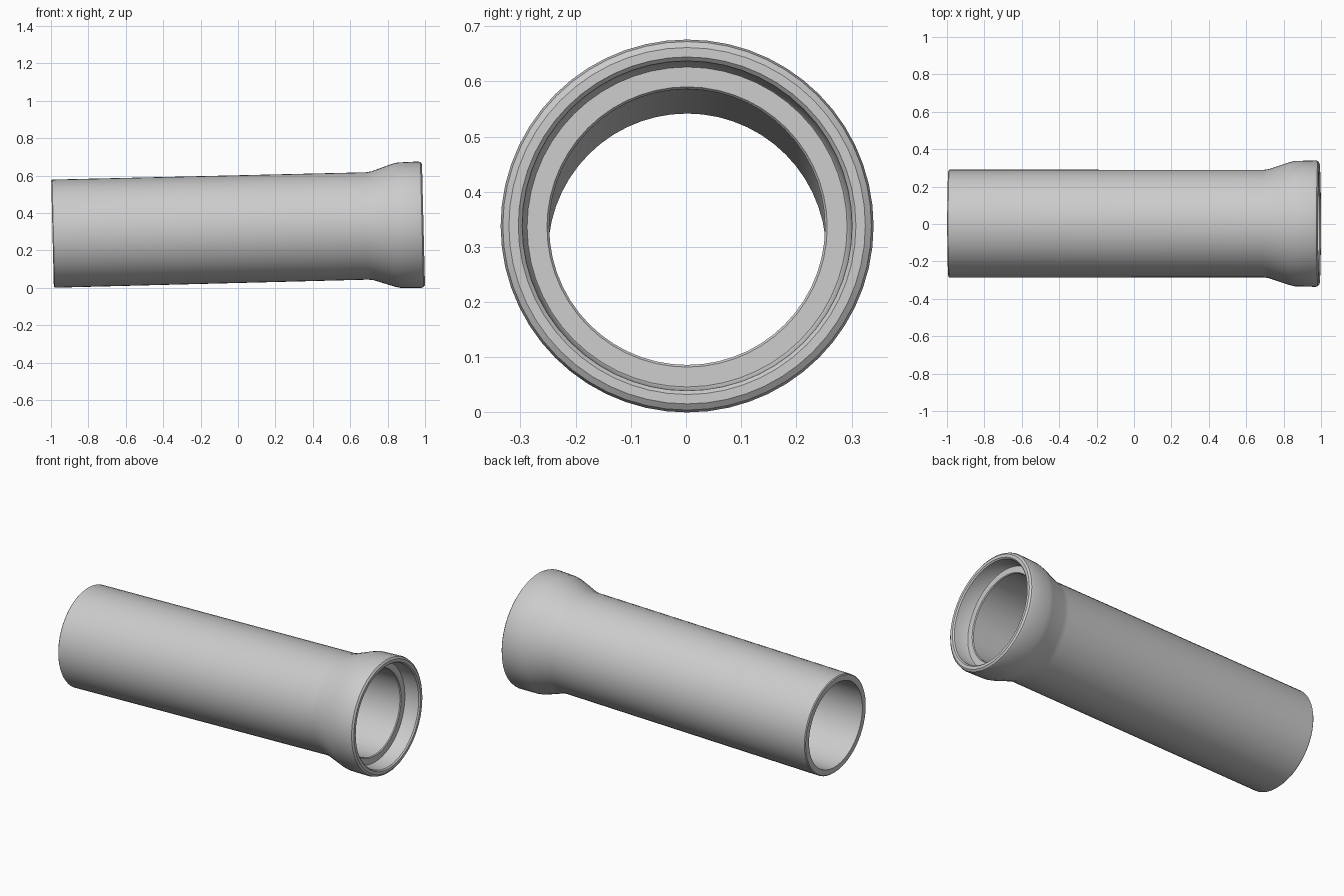
import bpy, bmesh, math
from mathutils import Matrix, Vector

cube = bpy.data.objects.get("Cube")
if cube:
    bpy.data.objects.remove(cube, do_unlink=True)


def make_material(name, colour):
    mat = bpy.data.materials.new(name)
    mat.use_nodes = True
    mat.diffuse_color = colour
    node = next(n for n in mat.node_tree.nodes if n.type == "BSDF_PRINCIPLED")
    node.inputs["Base Color"].default_value = colour
    node.inputs["Roughness"].default_value = 0.8
    return mat


def lathe(name, profile, sides, mat):
    """Revolve a closed (x, radius) profile around the x axis."""
    bm = bmesh.new()
    verts = [bm.verts.new((x, 0, r)) for x, r in profile]
    edges = [bm.edges.new((verts[i - 1], verts[i])) for i in range(len(verts))]
    bmesh.ops.spin(bm, geom=verts + edges, cent=(0, 0, 0), axis=(1, 0, 0),
                   angle=math.tau, steps=sides, use_duplicate=False)
    bmesh.ops.remove_doubles(bm, verts=bm.verts, dist=0.0005)
    bmesh.ops.recalc_face_normals(bm, faces=bm.faces)
    mesh = bpy.data.meshes.new(name)
    bm.to_mesh(mesh)
    bm.free()
    mesh.materials.append(mat)
    obj = bpy.data.objects.new(name, mesh)
    bpy.context.collection.objects.link(obj)
    return obj


clay = make_material("grey_clay", (0.6, 0.6, 0.6, 1))

# Pipe wall: plain end, barrel, flared collar, rounded lip, stepped socket, bore
profile = [
    (-0.992, 0.252), (-0.992, 0.284), (-0.987, 0.289),
    (0.69, 0.287), (0.72, 0.291), (0.83, 0.328), (0.86, 0.335),
    (0.972, 0.338), (0.984, 0.334), (0.992, 0.323),
    (0.992, 0.306), (0.985, 0.299), (0.905, 0.293), (0.9, 0.29),
    (0.9, 0.254), (0.895, 0.25),
]
pipe = lathe("drain_pipe", profile, 56, clay)

# Rest the barrel on the ground, so the collar lifts one end
pipe.data.transform(Matrix.Rotation(-0.0245, 4, "Y"))
lowest = min(v.co.z for v in pipe.data.vertices)
pipe.data.transform(Matrix.Translation(Vector((0, 0.002, -lowest))))

bpy.context.view_layer.objects.active = pipe
pipe.select_set(True)
bpy.ops.object.shade_smooth_by_angle(angle=math.radians(35))
